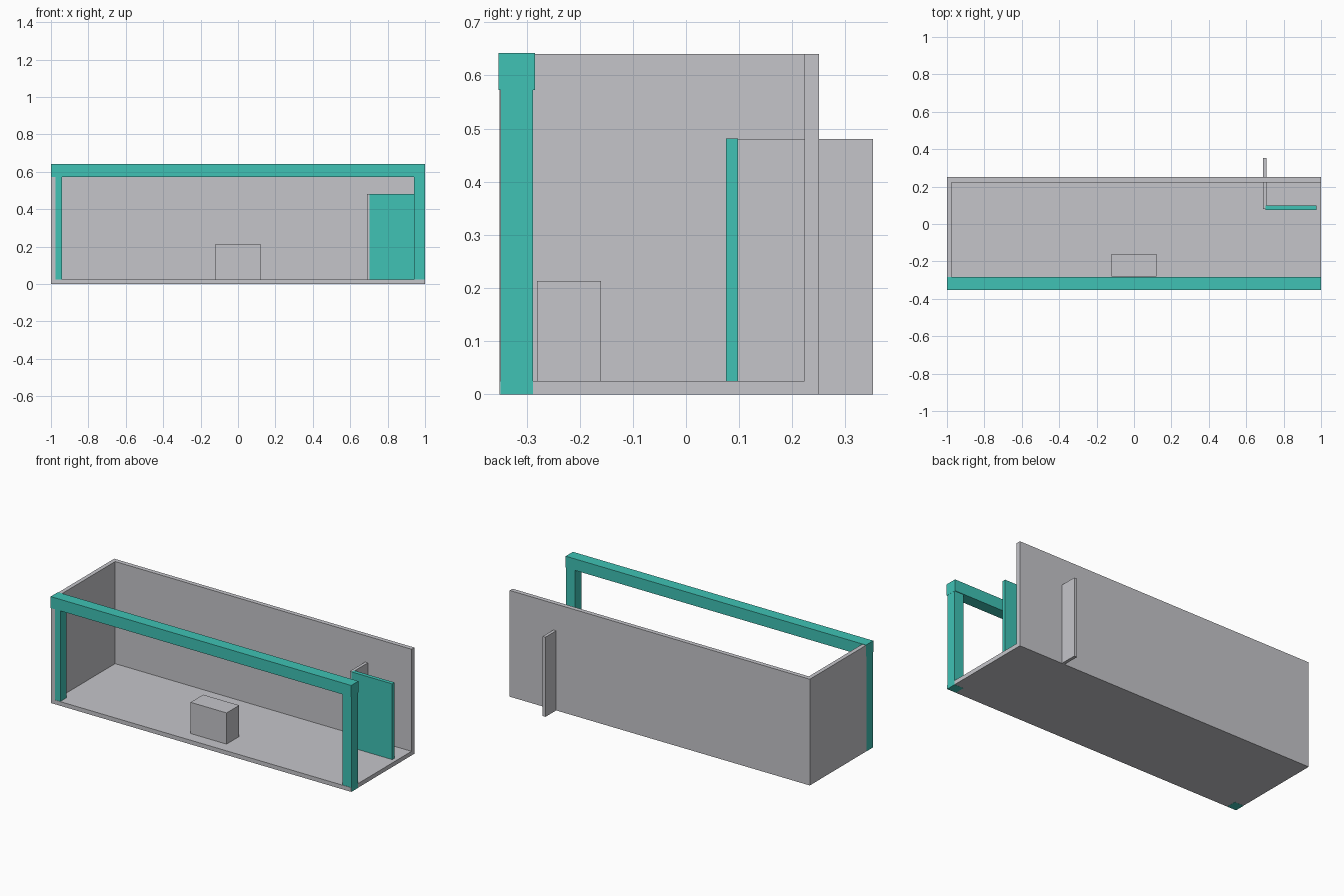
import bpy

if "Cube" in bpy.data.objects:
    bpy.data.objects.remove(bpy.data.objects["Cube"])


def material(name, rgb):
    m = bpy.data.materials.new(name)
    m.diffuse_color = (*rgb, 1.0)
    m.use_nodes = True
    m.node_tree.nodes["Principled BSDF"].inputs["Base Color"].default_value = m.diffuse_color
    return m


GREY = material("light_grey", (0.56, 0.56, 0.59))
TEAL = material("teal", (0.05, 0.54, 0.46))


def box(name, x, y, z, mat):
    """Axis-aligned box given by its (min, max) range on each axis."""
    lo, hi = zip(x, y, z)
    bpy.ops.mesh.primitive_cube_add(size=1, location=[(a + b) / 2 for a, b in zip(lo, hi)])
    ob = bpy.context.object
    ob.name = name
    ob.scale = [b - a for a, b in zip(lo, hi)]
    bpy.ops.object.transform_apply(location=False, rotation=False, scale=True)
    ob.data.materials.append(mat)
    return ob


# Room shell: floor, back wall and one end wall
box("floor", (-1, 1), (-0.351, 0.25), (0, 0.025), GREY)
box("back_wall", (-1, 1), (0.223, 0.25), (0, 0.64), GREY)
box("left_wall", (-1, -0.975), (-0.351, 0.25), (0, 0.64), GREY)

# Front frame: two posts carrying a beam (tiny overlaps keep faces from coinciding)
for side, name in ((-1, "left_post"), (1, "right_post")):
    x = sorted((side * 0.94, side * 1.0005))
    box(name, x, (-0.349, -0.288), (-0.0005, 0.575), TEAL)
box("front_beam", (-1.001, 1.001), (-0.353, -0.284), (0.573, 0.642), TEAL)

# Counter block behind the opening
box("counter", (-0.12, 0.12), (-0.28, -0.16), (0.02, 0.213), GREY)

# Low partitions: a grey fin through the back wall and a teal screen
box("partition_fin", (0.69, 0.709), (0.079, 0.352), (0, 0.48), GREY)
box("screen", (0.704, 0.975), (0.075, 0.098), (0.001, 0.481), TEAL)
